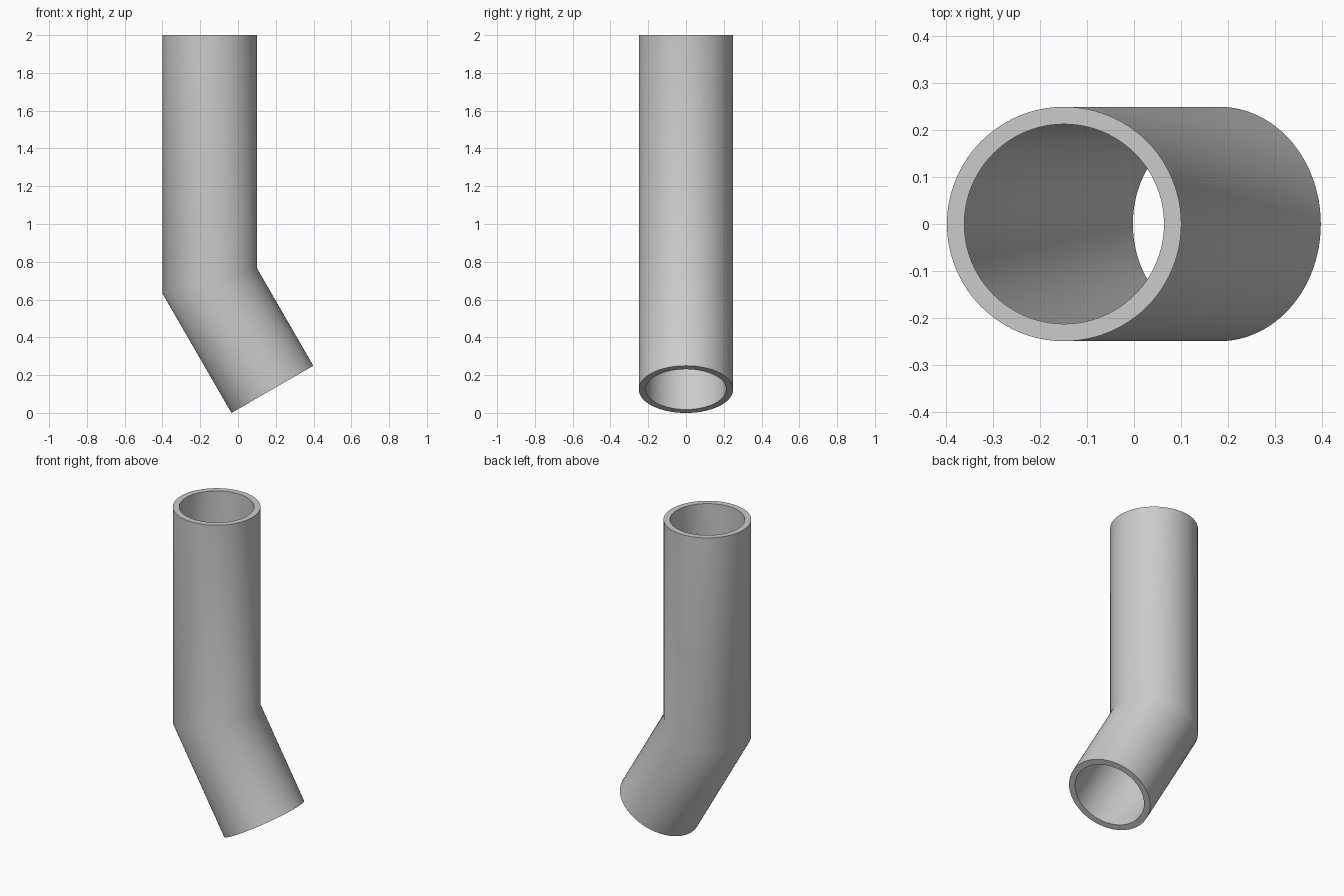
import bpy, bmesh, math
from mathutils import Vector

cube = bpy.data.objects.get("Cube")
if cube:
    bpy.data.objects.remove(cube)

OUTER, INNER, SIDES = 0.25, 0.213, 96
BEND = math.radians(30)
LEG = 0.662                                   # centreline length of the slanted leg
top = Vector((-0.149, 0, 2))
elbow = Vector((-0.149, 0, 0.698))
foot = elbow + LEG * Vector((math.sin(BEND), 0, -math.cos(BEND)))

grey = bpy.data.materials.new("light_grey")
grey.use_nodes = True
colour = (0.6, 0.6, 0.6, 1)
grey.diffuse_color = colour
grey.node_tree.nodes["Principled BSDF"].inputs["Base Color"].default_value = colour

bm = bmesh.new()


def ring(centre, radius, across):
    """Loop of vertices spanned by the given across direction and y."""
    verts = []
    for i in range(SIDES):
        a = math.tau * i / SIDES
        offset = across * math.cos(a) + Vector((0, math.sin(a), 0))
        verts.append(bm.verts.new(centre + radius * offset))
    return verts


# Cut directions: square top, mitred elbow, square foot
stations = [
    (top, Vector((1, 0, 0))),
    (elbow, Vector((1, 0, math.tan(BEND / 2)))),
    (foot, Vector((math.cos(BEND), 0, math.sin(BEND)))),
]

# Down the outside, back up the inside, closed by the two rims
rings = [ring(c, OUTER, d) for c, d in stations]
rings += [ring(c, INNER, d) for c, d in reversed(stations)]
for k, a in enumerate(rings):
    b = rings[(k + 1) % len(rings)]
    for i in range(SIDES):
        j = (i + 1) % SIDES
        bm.faces.new((a[i], b[i], b[j], a[j]))
bmesh.ops.recalc_face_normals(bm, faces=bm.faces)

mesh = bpy.data.meshes.new("bent_pipe")
bm.to_mesh(mesh)
bm.free()
mesh.materials.append(grey)
pipe = bpy.data.objects.new("bent_pipe", mesh)
bpy.context.collection.objects.link(pipe)

# Smooth walls with crisp rims
bpy.ops.object.select_all(action='DESELECT')
pipe.select_set(True)
bpy.context.view_layer.objects.active = pipe
bpy.ops.object.shade_smooth_by_angle(angle=math.radians(35))
